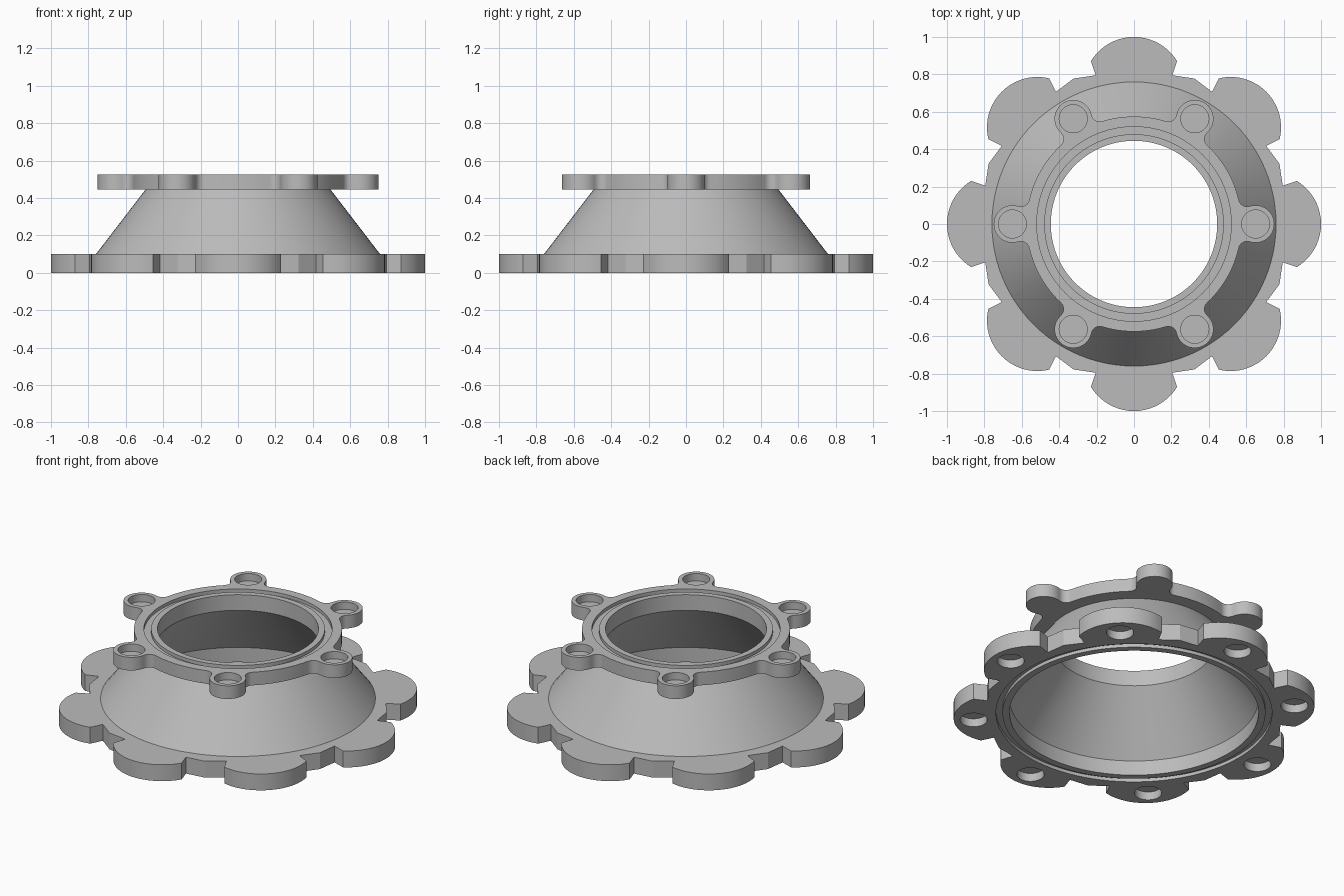
import bpy
import bmesh
from math import acos, atan2, cos, pi, radians, sin

SEGMENTS = 96

cube = bpy.data.objects.get("Cube")
if cube:
    bpy.data.objects.remove(cube)

grey = bpy.data.materials.new("plain_grey")
grey.use_nodes = True
grey.diffuse_color = (0.5, 0.5, 0.5, 1)
grey.node_tree.nodes["Principled BSDF"].inputs["Base Color"].default_value = (0.5, 0.5, 0.5, 1)


def arc(cx, cy, r, start, end, steps):
    """Points along a circular arc, both ends included."""
    angles = [start + (end - start) * i / steps for i in range(steps + 1)]
    return [(cx + r * cos(a), cy + r * sin(a)) for a in angles]


def circle(r, cx=0, cy=0, count=SEGMENTS):
    return arc(cx, cy, r, 0, 2 * pi, count)[:-1]


def repeat_around(points, count):
    """Rotate one sector of an outline around the z axis."""
    turns = [2 * pi * i / count for i in range(count)]
    return [(x * cos(t) - y * sin(t), x * sin(t) + y * cos(t))
            for t in turns for x, y in points]


def solid(name, sections, ring=False):
    """Skin a stack of (outline, z) sections; ring joins the last to the first."""
    bm = bmesh.new()
    loops = [[bm.verts.new((x, y, z)) for x, y in outline] for outline, z in sections]
    pairs = list(zip(loops, loops[1:]))
    if ring:
        pairs.append((loops[-1], loops[0]))
    else:
        bm.faces.new(loops[0][::-1])
        bm.faces.new(loops[-1])
    for low, high in pairs:
        for i in range(len(low)):
            j = (i + 1) % len(low)
            bm.faces.new((low[i], low[j], high[j], high[i]))
    bmesh.ops.recalc_face_normals(bm, faces=bm.faces)
    mesh = bpy.data.meshes.new(name)
    bm.to_mesh(mesh)
    bm.free()
    mesh.materials.append(grey)
    obj = bpy.data.objects.new(name, mesh)
    bpy.context.collection.objects.link(obj)
    return obj


def groove(name, inner, outer, low, high):
    return solid(name, [(circle(inner), low), (circle(outer), low),
                        (circle(outer), high), (circle(inner), high)], ring=True)


def hole_cutters(name, count, distance, radius, low, high):
    cutters = []
    for x, y in repeat_around([(distance, 0)], count):
        outline = circle(radius, x, y, 32)
        cutters.append(solid(name, [(outline, low), (outline, high)]))
    return cutters


# Base flange outline: one rounded lobe with undercut sides, then the notch floor
half = radians(58.5)
lobe = [(0.795, -0.205)] + arc(0.73, 0, 0.27, -half, half, 20) + [(0.795, 0.205)]
lobe.append((0.842 * cos(pi / 8), 0.842 * sin(pi / 8)))
base_outline = repeat_around(lobe, 8)

# Top flange outline: ring with filleted round lugs
ring_r, lug_r, lug_at, fillet = 0.575, 0.1, 0.65, 0.045
d_ring, d_lug = ring_r + fillet, lug_r + fillet
phi = acos((d_ring ** 2 + lug_at ** 2 - d_lug ** 2) / (2 * d_ring * lug_at))
fx, fy = d_ring * cos(phi), d_ring * sin(phi)
toward_lug = atan2(fy, lug_at - fx)
entry = arc(fx, -fy, fillet, pi - phi, toward_lug, 8)
lug = arc(lug_at, 0, lug_r, toward_lug - pi, pi - toward_lug, 28)[1:-1]
leave = [(x, -y) for x, y in reversed(entry)]
rim = arc(0, 0, ring_r, phi, pi / 3 - phi, 9)[1:-1]
top_outline = repeat_around(entry + lug + leave + rim, 6)

# Solid parts; the cone ends are buried in the two flanges
body = solid("flanged_cone_adapter", [(circle(0.798), 0.05), (circle(0.468), 0.48)])
base_flange = solid("base_flange", [(base_outline, 0), (base_outline, 0.1)])
top_flange = solid("top_flange", [(top_outline, 0.445), (top_outline, 0.525)])

# Tapered bore, sealing grooves and blind bolt holes
cutters = [
    solid("bore_cutter", [(circle(0.688), -0.1), (circle(0.688), 0.09),
                          (circle(0.445), 0.43), (circle(0.445), 0.7)]),
    groove("base_groove_cutter", 0.727, 0.763, -0.1, 0.02),
    groove("top_groove_cutter", 0.48, 0.52, 0.505, 0.7),
]
cutters += hole_cutters("base_hole_cutter", 8, 0.89, 0.075, -0.1, 0.05)
cutters += hole_cutters("top_hole_cutter", 6, lug_at, 0.075, 0.48, 0.7)

for helper, operation in ([(base_flange, 'UNION'), (top_flange, 'UNION')]
                          + [(c, 'DIFFERENCE') for c in cutters]):
    helper.hide_render = True
    mod = body.modifiers.new(helper.name, 'BOOLEAN')
    mod.operation = operation
    mod.solver = 'EXACT'
    mod.object = helper

# Bake the result and drop the helpers
bpy.context.view_layer.update()
evaluated = body.evaluated_get(bpy.context.evaluated_depsgraph_get())
baked = bpy.data.meshes.new_from_object(evaluated)
body.modifiers.clear()
body.data = baked
baked.materials.clear()
baked.materials.append(grey)
for helper in [base_flange, top_flange] + cutters:
    bpy.data.objects.remove(helper)

# Smooth curved walls, sharp machined edges
bpy.ops.object.select_all(action='DESELECT')
body.select_set(True)
bpy.context.view_layer.objects.active = body
bpy.ops.object.shade_smooth_by_angle(angle=radians(20))
